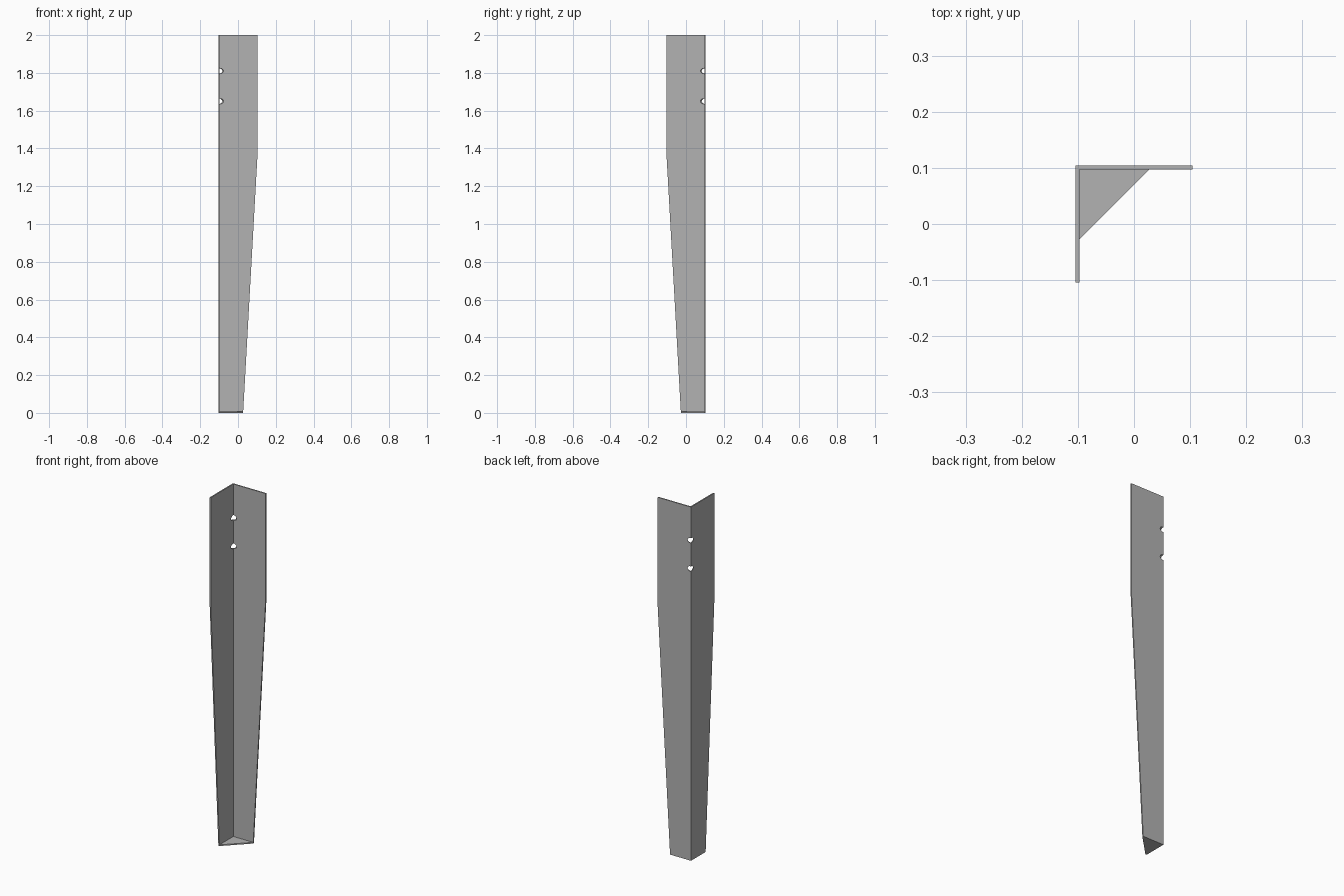
import bpy
import math
from mathutils import Vector, Matrix

cube = bpy.data.objects.get("Cube")
if cube:
    bpy.data.objects.remove(cube, do_unlink=True)

H = 2.0        # leg height
E = 0.104      # half the flange width
T = 0.007      # sheet thickness
FOOT = 0.027   # flange edge at the foot
TAPER = 1.38   # height where the taper starts

steel = bpy.data.materials.new("grey_steel")
steel.use_nodes = True
colour = (0.45, 0.45, 0.45, 1)
steel.diffuse_color = colour
steel.node_tree.nodes["Principled BSDF"].inputs["Base Color"].default_value = colour


def loft(name, sections):
    """Solid from matching cross-sections, each given as (outline, z)."""
    n = len(sections[0][0])
    verts = [(x, y, z) for outline, z in sections for x, y in outline]
    faces = [tuple(reversed(range(n)))]
    for s in range(len(sections) - 1):
        for i in range(n):
            a, b = s * n + i, s * n + (i + 1) % n
            faces.append((a, b, b + n, a + n))
    faces.append(tuple(range(len(verts) - n, len(verts))))
    mesh = bpy.data.meshes.new(name)
    mesh.from_pydata(verts, [], faces)
    mesh.materials.append(steel)
    obj = bpy.data.objects.new(name, mesh)
    bpy.context.collection.objects.link(obj)
    return obj


def angle_outline(edge):
    """L-shaped section with its corner at the back right."""
    c = E - T
    return [(-E, E), (-E, -edge), (-c, -edge), (-c, c), (edge, c), (edge, E)]


# Tapered angle leg
leg = loft("angle_leg", [(angle_outline(FOOT), 0), (angle_outline(E), TAPER),
                         (angle_outline(E), H)])

# Triangular foot plate inside the angle
c = E - T
plate = [(-c, c), (-c, -FOOT), (FOOT, c)]
loft("foot_plate", [(plate, 0), (plate, T)])

# Bolt holes drilled diagonally through the corner
axis = Vector((-1, 1, 0)).to_track_quat('Z', 'Y').to_matrix().to_4x4()
for z in (1.65, 1.81):
    bpy.ops.mesh.primitive_cylinder_add(vertices=12, radius=0.015, depth=0.1)
    drill = bpy.context.object
    drill.name = "hole_cutter"
    drill.matrix_world = Matrix.Translation((-E, E, z)) @ axis
    drill.hide_render = True
    drill.hide_viewport = True
    cut = leg.modifiers.new("bolt_hole", 'BOOLEAN')
    cut.object = drill
    cut.solver = 'EXACT'
